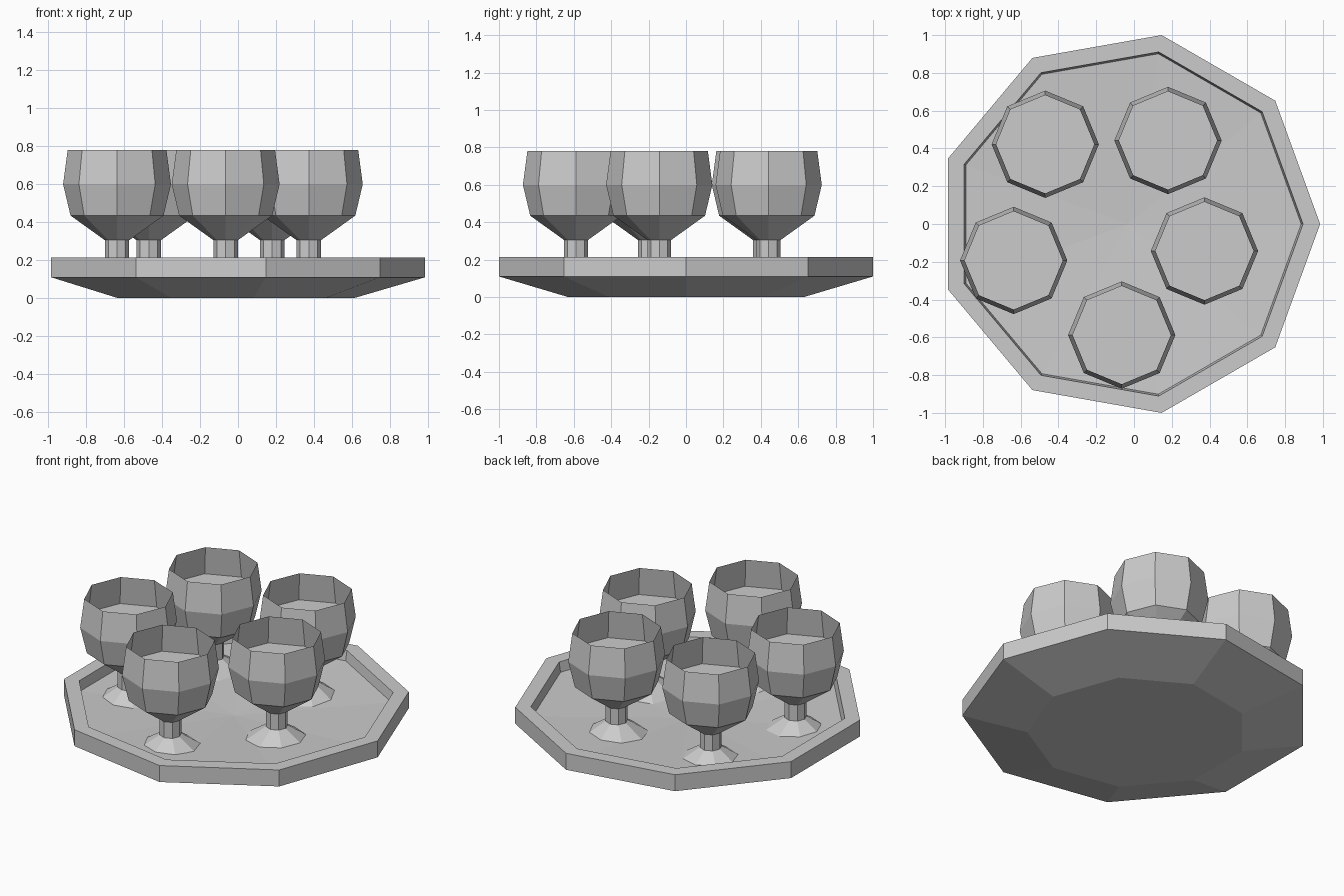
import bpy, bmesh
from math import cos, sin, tau

if "Cube" in bpy.data.objects:
    bpy.data.objects.remove(bpy.data.objects["Cube"])


def lathe(name, profile, sides, location, disc_at=None):
    """Revolve (radius, z) points into a faceted solid; radius 0 makes a pole."""
    bm = bmesh.new()
    rings = []
    for r, z in profile:
        if r == 0:
            rings.append([bm.verts.new((0, 0, z))] * sides)
        else:
            rings.append([bm.verts.new((r * cos(tau * i / sides), r * sin(tau * i / sides), z))
                          for i in range(sides)])
    for a, b in zip(rings, rings[1:]):
        for i in range(sides):
            j = (i + 1) % sides
            corners = list(dict.fromkeys([a[i], a[j], b[j], b[i]]))
            bm.faces.new(corners)
    bm.faces.new(rings[0][::-1])
    if disc_at is not None:
        bm.faces.new(rings[disc_at])
    mesh = bpy.data.meshes.new(name)
    bm.to_mesh(mesh)
    bm.free()
    obj = bpy.data.objects.new(name, mesh)
    obj.location = location
    bpy.context.collection.objects.link(obj)
    return obj


# Nine-sided tray with raised lip and shallow dished floor
R = 1.0154
lathe("tray", [(0.64, 0), (R, 0.11), (R, 0.215), (0.925, 0.215), (0.915, 0.152), (0, 0.105)],
      9, (-0.03, 0, 0))

# Goblets: foot, stem, open bowl, and a flat drink surface at the widest ring
goblet = [(0.19, 0.12), (0.064, 0.203), (0.064, 0.305), (0.245, 0.435), (0.284, 0.6), (0.26, 0.78)]
spots = [(0.18, 0.442), (-0.47, 0.422), (-0.637, -0.193), (-0.065, -0.588), (0.373, -0.143)]
for n, (x, y) in enumerate(spots, 1):
    lathe(f"goblet_{n}", goblet, 8, (x, y, 0), disc_at=4)
